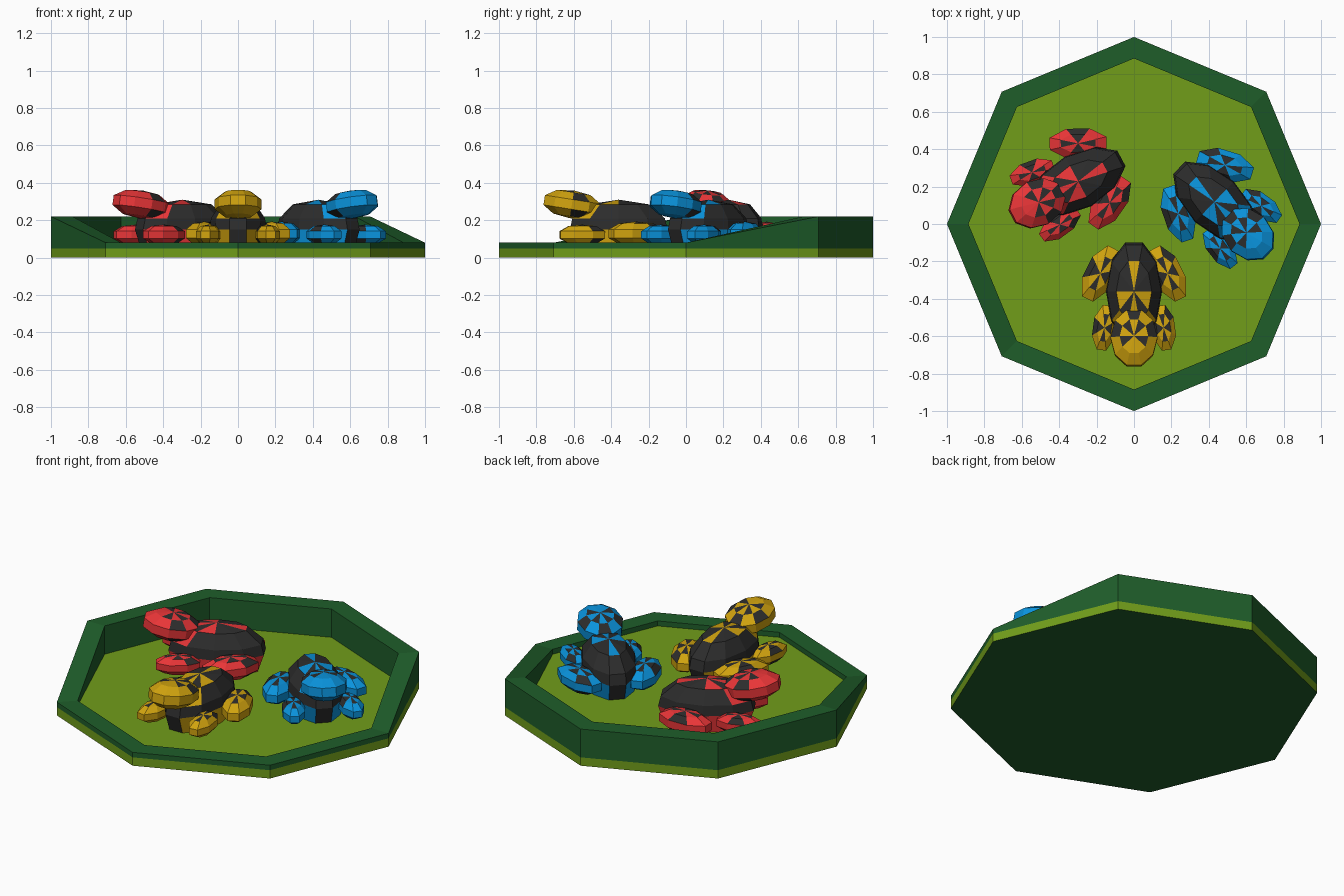
import bpy, bmesh
from math import sin, cos, pi, radians
from mathutils import Matrix, Vector

if "Cube" in bpy.data.objects:
    bpy.data.objects.remove(bpy.data.objects["Cube"])


def material(name, rgb):
    m = bpy.data.materials.new(name)
    m.diffuse_color = [(c / 255) ** 2.2 for c in rgb] + [1]
    m.use_nodes = True
    m.node_tree.nodes["Principled BSDF"].inputs["Base Color"].default_value = m.diffuse_color
    return m


OLIVE = material("olive", (112, 156, 32))
GREEN = material("green", (36, 94, 46))
BLACK = material("black", (48, 48, 48))


def finish(name, bm, mats):
    bmesh.ops.recalc_face_normals(bm, faces=bm.faces)
    me = bpy.data.meshes.new(name)
    bm.to_mesh(me)
    bm.free()
    for m in mats:
        me.materials.append(m)
    ob = bpy.data.objects.new(name, me)
    bpy.context.collection.objects.link(ob)
    return ob


def lathe(name, n, rings, mats, paint, matrix, closed=False):
    """Stack of n-gon rings (rx, ry, z); zero-radius ends become poles."""
    bm = bmesh.new()
    loops = []
    for rx, ry, z in rings:
        if rx == 0:
            loops.append([bm.verts.new((0, 0, z))] * n)
        else:
            # side 0 of the ring is a flat edge facing -y
            loops.append([bm.verts.new((rx * sin((k - .5) * 2 * pi / n),
                                        -ry * cos((k - .5) * 2 * pi / n), z)) for k in range(n)])
    for r in range(len(loops) - 1):
        for k in range(n):
            j = (k + 1) % n
            quad = [loops[r][k], loops[r][j], loops[r + 1][j], loops[r + 1][k]]
            f = bm.faces.new(list(dict.fromkeys(quad)))
            f.material_index = paint(r, k)
    if rings[0][0] > 0:
        bm.faces.new(loops[0])
    bm.transform(matrix)
    return finish(name, bm, mats)


# floor slab
def octagon(bm, r, z):
    return [bm.verts.new((r * cos(i * pi / 4), r * sin(i * pi / 4),
                          z[i] if isinstance(z, list) else z)) for i in range(8)]


bm = bmesh.new()
low, high = octagon(bm, 1, 0), octagon(bm, 1, 0.05)
bm.faces.new(low).material_index = 1
bm.faces.new(high)
for i in range(8):
    j = (i + 1) % 8
    bm.faces.new((low[i], low[j], high[j], high[i]))
finish("tray_floor", bm, [OLIVE, GREEN])

# raised rim: tall at the back, low at the front
tops = [0.08, 0.22, 0.22, 0.22, 0.22, 0.08, 0.08, 0.08]
bm = bmesh.new()
rim = [octagon(bm, 1, 0.05), octagon(bm, 1, tops), octagon(bm, 0.885, tops), octagon(bm, 0.885, 0.05)]
for a in range(4):
    for i in range(8):
        j = (i + 1) % 8
        p, q = rim[a], rim[(a + 1) % 4]
        bm.faces.new((p[i], p[j], q[j], q[i]))
finish("tray_rim", bm, [GREEN])


# ellipsoid with two upper and two lower rings
def blob(rx, ry, rz):
    prof = [(0, -1), (.58, -.85), (.95, -.35), (.95, .35), (.58, .85), (0, 1)]
    return [(rx * a * 1.05, ry * a * 1.05, rz * z) for a, z in prof]


def body_paint(r, k):
    if r == 0:
        return int(k in (0, 5))
    if r == 3:
        return int(k not in (0, 5, 2, 8))
    if r == 2:
        return int(k not in (1, 9))
    return 1


def head_paint(r, k):
    back = 3 <= k <= 7
    if r == 4:
        return int(k in (2, 4, 6, 8))
    return int(r in (1, 3) and back and k % 2 == 1)


def foot_paint(r, k):
    return int((r in (0, 4) and k % 2 == 0) or (r in (1, 3) and k in (3, 6)))


def place(x, y, z, turn=0, tilt=0):
    return (Matrix.Translation((x, y, z)) @ Matrix.Rotation(radians(turn), 4, 'Z')
            @ Matrix.Rotation(radians(tilt), 4, 'X'))


# one frog, modelled facing -y around its own middle
def frog(label, rgb, x, y, turn):
    mats = [material(label, rgb), BLACK]
    base = place(x, y, 0, turn)
    body = [(.14, .24, .05), (.15, .275, .15), (.145, .26, .21), (.095, .17, .285), (0, 0, .31)]
    lathe(label + "_frog_body", 10, body, mats, body_paint, base @ place(0, .07, 0))
    lathe(label + "_frog_head", 10, blob(.126, .158, .075), mats, head_paint,
          base @ place(0, -.18, .285, 0, -9))
    for s, side in ((-1, "left"), (1, "right")):
        lathe(f"{label}_frog_front_foot_{side}", 8, blob(.066, .13, .055), mats, foot_paint,
              base @ place(s * .158, -.125, .122, s * 8, 0))
        lathe(f"{label}_frog_hind_leg_{side}", 8, blob(.085, .165, .065), mats, foot_paint,
              base @ place(s * .18, .165, .128, s * 27, 0))


frog("yellow", (208, 162, 22), 0, -.43, 0)
frog("red", (232, 56, 58), -.36, .195, -62)
frog("blue", (18, 146, 220), .48, .07, 46)
